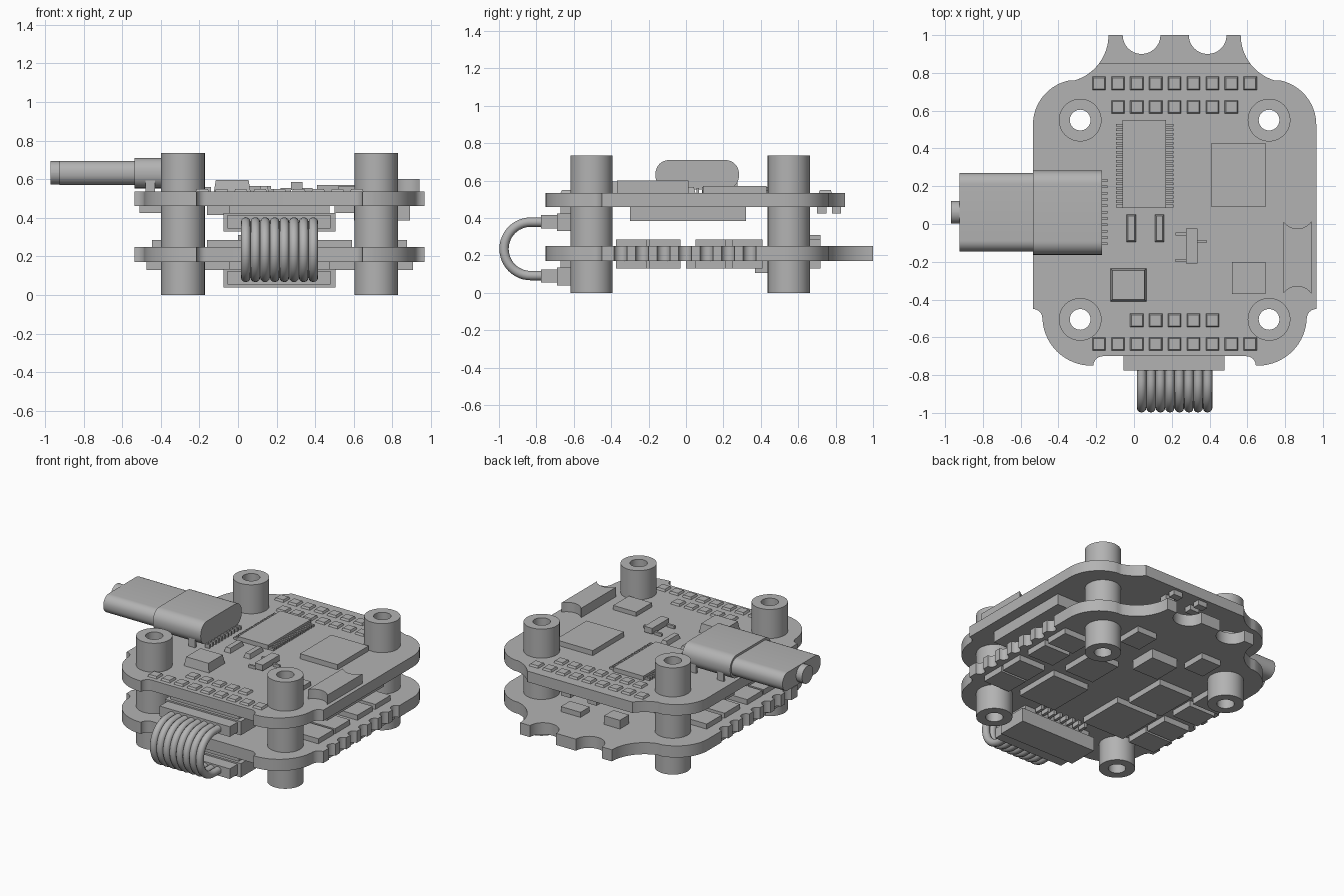
import bpy, bmesh
from math import sin, cos, radians, pi
from mathutils import Vector, Matrix

cube = bpy.data.objects.get("Cube")
if cube:
    bpy.data.objects.remove(cube)

grey = bpy.data.materials.new("plain grey")
grey.use_nodes = True
COLOUR = (0.45, 0.45, 0.45, 1)
grey.diffuse_color = COLOUR
grey.node_tree.nodes["Principled BSDF"].inputs["Base Color"].default_value = COLOUR

MID = 0.215                      # board centre line in x
POSTS = [(MID + sx * 0.5, y) for sx in (-1, 1) for y in (0.55, -0.505)]
LOW, HIGH = (0.17, 0.25), (0.46, 0.535)   # bottom and top board heights


def finish(name, bm, smooth=False):
    bmesh.ops.recalc_face_normals(bm, faces=bm.faces)
    mesh = bpy.data.meshes.new(name)
    bm.to_mesh(mesh)
    bm.free()
    mesh.materials.append(grey)
    ob = bpy.data.objects.new(name, mesh)
    bpy.context.collection.objects.link(ob)
    if smooth:
        bpy.ops.object.select_all(action='DESELECT')
        ob.select_set(True)
        bpy.context.view_layer.objects.active = ob
        bpy.ops.object.shade_smooth_by_angle(angle=radians(35))
    return ob


def boxes(name, items, chamfer=0.0):
    """Boxes given as (x0, x1, y0, y1, z0, z1); chamfer narrows the top."""
    bm = bmesh.new()
    for x0, x1, y0, y1, z0, z1 in items:
        vs = bmesh.ops.create_cube(bm, size=1)["verts"]
        for v in vs:
            c = chamfer if v.co.z > 0 else 0
            v.co = Vector(((x0 + c if v.co.x < 0 else x1 - c),
                           (y0 + c if v.co.y < 0 else y1 - c),
                           (z0 if v.co.z < 0 else z1)))
    return finish(name, bm)


def arc(cx, cy, r, a0, a1, n=16):
    return [(cx + r * cos(radians(a0 + (a1 - a0) * i / n)),
             cy + r * sin(radians(a0 + (a1 - a0) * i / n))) for i in range(n + 1)]


def prism(name, loops, z0, z1, matrix=None):
    """Fill an outline with optional holes and extrude it."""
    bm = bmesh.new()
    for pts in loops:
        vs = [bm.verts.new((x, y, z0)) for x, y in pts]
        for i, v in enumerate(vs):
            bm.edges.new((v, vs[i - 1]))
    bmesh.ops.triangle_fill(bm, edges=bm.edges[:], use_beauty=True, use_dissolve=False)
    ext = bmesh.ops.extrude_face_region(bm, geom=bm.faces[:])
    moved = [g for g in ext["geom"] if isinstance(g, bmesh.types.BMVert)]
    bmesh.ops.translate(bm, verts=moved, vec=(0, 0, z1 - z0))
    if matrix:
        bm.transform(matrix)
    return finish(name, bm, True)


def board(name, heights, is_bottom):
    half = arc(0.38, -0.75, 0.05, 90, 0, 6) + arc(0.44, -0.49, 0.26, -90, 0)
    half += arc(0.75, -0.5, 0.05, 180, 90, 6)
    if is_bottom:                # half-hole solder notches along the sides
        for i in range(7):
            half += arc(0.75, -0.35 + i * 0.115, 0.035, -90, -270, 8)
    half += arc(0.51, 0.525, 0.24, 0, 79)
    half += arc(0.6, 1, 0.25, 255, 180 if is_bottom else 217)
    if is_bottom:                # round bites in the rear tongue
        half += arc(0.175, 1, 0.1, 0, -180)
    outline = [(MID + x, y) for x, y in half]
    outline += [(MID - x, y) for x, y in reversed(half)]
    holes = [arc(x, y, 0.08, 0, 345, 23) for x, y in POSTS]
    prism(name, [outline] + holes, *heights)


board("bottom_board", LOW, True)
board("top_board", HIGH, False)

# Hollow standoffs through both boards
for i, (x, y) in enumerate(POSTS):
    prism(f"standoff_{i + 1}", [arc(x, y, 0.113, 0, 352.5, 47),
                                arc(x, y, 0.055, 0, 345, 23)], 0, 0.735)

# Solder pads in rows on the top board
z = HIGH[1]
rows = [(0.745, 9, 0.215), (0.62, 7, 0.215), (-0.51, 5, 0.215), (-0.635, 9, 0.215)]
pads = []
for y, n, cx in rows:
    for i in range(n):
        x = cx + (i - (n - 1) / 2) * 0.1
        pads.append((x - 0.035, x + 0.035, y - 0.035, y + 0.035, z, z + 0.014))
boxes("solder_pads", pads, 0.006)

# Long chip with legs on both sides
boxes("long_chip", [(-0.06, 0.17, 0.085, 0.55, z, 0.565)])
legs = []
for i in range(19):
    y = 0.095 + i * 0.0238
    legs += [(-0.095, -0.06, y - 0.007, y + 0.007, z, 0.55),
             (0.17, 0.21, y - 0.007, y + 0.007, z, 0.55)]
boxes("long_chip_legs", legs)

# Other parts on the top board
boxes("square_chip", [(0.41, 0.695, 0.09, 0.43, z, 0.57)])
boxes("small_chip", [(0.52, 0.695, -0.37, -0.2, z, 0.565)])
boxes("inductor", [(-0.125, 0.065, -0.41, -0.235, z, 0.595)], 0.01)
boxes("capacitors", [(x, x + 0.05, -0.095, 0.05, z, 0.565) for x in (-0.04, 0.11)], 0.008)
boxes("transistor", [(0.275, 0.335, -0.21, -0.025, z + 0.01, 0.585),
                     (0.22, 0.275, -0.2, -0.185, z, 0.555),
                     (0.22, 0.275, -0.06, -0.045, z, 0.555),
                     (0.335, 0.385, -0.1, -0.085, z, 0.555)])
trough = arc(0.865, -0.42, 0.09, 35, 145, 10) + arc(0.865, 0.065, 0.09, 215, 325, 10)
prism("curved_end_connector", [trough], z, 0.6)


# Cable plug: rounded bars running along x
def rounded_bar(name, x0, x1, y0, y1, z0, z1, r):
    pts = []
    for cy, cz, a in ((y1 - r, z1 - r, 0), (y0 + r, z1 - r, 90),
                      (y0 + r, z0 + r, 180), (y1 - r, z0 + r, 270)):
        pts += arc(cy, cz, r, a, a + 90, 8)
    turn = Matrix(((0, 0, 1, 0), (1, 0, 0, 0), (0, 1, 0, 0), (0, 0, 0, 1)))
    prism(name, [pts], x0, x1, turn)


rounded_bar("socket", -0.535, -0.17, -0.163, 0.283, 0.553, 0.71, 0.072)
rounded_bar("plug", -0.925, -0.535, -0.145, 0.27, 0.57, 0.695, 0.058)
rounded_bar("cable_stub", -0.97, -0.925, 0.002, 0.122, 0.573, 0.693, 0.059)
boxes("socket_legs", [(-0.175, -0.14, y - 0.007, y + 0.007, z, 0.56)
                      for y in [-0.105 + i * 0.0335 for i in range(11)]]
      + [(x, x + 0.05, y, y + 0.015, z, 0.63) for x in (-0.48, -0.27) for y in (-0.155, 0.26)])

# Wire connectors under each board
for name, z0, z1, top in (("upper", 0.33, 0.425, HIGH[0]), ("lower", 0.04, 0.135, LOW[0])):
    boxes(name + "_connector", [(-0.075, 0.505, -0.69, -0.48, z0, z1),
                                (-0.045, 0.475, -0.67, -0.49, z1, top)])
    boxes(name + "_plug", [(-0.055, 0.48, -0.775, -0.69, z0 + 0.015, z1 - 0.01)])
    boxes(name + "_connector_pins", [(x - 0.01, x + 0.01, -0.48, -0.42, top - 0.03, top)
                                     for x in [0.04 + i * 0.05 for i in range(8)]])

# Ribbon of looped wires
bm = bmesh.new()
path = [(-0.74, 0.378)] + arc(-0.83, 0.235, 0.143, 90, 270, 24) + [(-0.74, 0.092)]
for i in range(8):
    x, rings = 0.04 + i * 0.05, []
    for j, (y, h) in enumerate(path):
        a, b = path[max(j - 1, 0)], path[min(j + 1, len(path) - 1)]
        t = Vector((0, b[0] - a[0], b[1] - a[1])).normalized()
        side = t.cross(Vector((1, 0, 0)))
        rings.append([bm.verts.new(Vector((x, y, h)) + 0.025 * (
            cos(k * pi / 6) * Vector((1, 0, 0)) + sin(k * pi / 6) * side)) for k in range(12)])
    for p, q in zip(rings, rings[1:]):
        for k in range(12):
            bm.faces.new((p[k - 1], p[k], q[k], q[k - 1]))
    bm.faces.new(rings[0])
    bm.faces.new(rings[-1])
finish("wires", bm, True)

# Parts under the top board
u = HIGH[0]
boxes("card_slot", [(0.6, 0.89, -0.3, 0.32, 0.385, u)])
boxes("card_slot_pins", [(0.5, 0.6, y - 0.01, y + 0.01, 0.425, u)
                         for y in [-0.18 + i * 0.04 for i in range(12)]])
boxes("processor", [(-0.16, 0.2, -0.15, 0.25, 0.415, u)])
boxes("underside_bits", [(-0.51, -0.4, y, y + 0.1, 0.425, u) for y in (-0.3, -0.05, 0.2)]
      + [(x, x + 0.07, y, y + 0.05, 0.425, u) for x in (0.1, 0.3) for y in (0.7, 0.78)])

# Power switches on both faces of the bottom board
for name, z0, z1, shift in (("upper_switches", LOW[1], 0.285, 0), ("lower_switches", 0.13, LOW[0], 0.03)):
    boxes(name, [(MID + s * 0.56 - 0.1 + s * shift, MID + s * 0.56 + 0.1 + s * shift,
                  y, y + 0.165, z0, z1)
                 for s in (-1, 1) for y in (-0.375, -0.195, 0.05, 0.245)])
boxes("bottom_board_top_chips", [(-0.16, 0.06, -0.3, -0.08, LOW[1], 0.285),
                                 (0.36, 0.59, -0.3, -0.08, LOW[1], 0.285),
                                 (-0.1, 0.1, 0.2, 0.4, LOW[1], 0.285),
                                 (0.35, 0.55, 0.2, 0.4, LOW[1], 0.285),
                                 (0.0, 0.12, 0.62, 0.72, LOW[1], 0.31),
                                 (0.3, 0.45, 0.62, 0.72, LOW[1], 0.285)])
boxes("bottom_board_under_chips", [(-0.22, 0.1, -0.37, -0.04, 0.13, LOW[0]),
                                   (-0.22, 0.04, 0.0, 0.3, 0.13, LOW[0]),
                                   (0.34, 0.62, -0.37, -0.04, 0.13, LOW[0]),
                                   (0.38, 0.6, 0.05, 0.3, 0.13, LOW[0]),
                                   (0.12, 0.32, 0.37, 0.56, 0.105, LOW[0]),
                                   (-0.1, 0.05, 0.55, 0.72, 0.13, LOW[0]),
                                   (0.42, 0.57, 0.55, 0.72, 0.13, LOW[0])])
